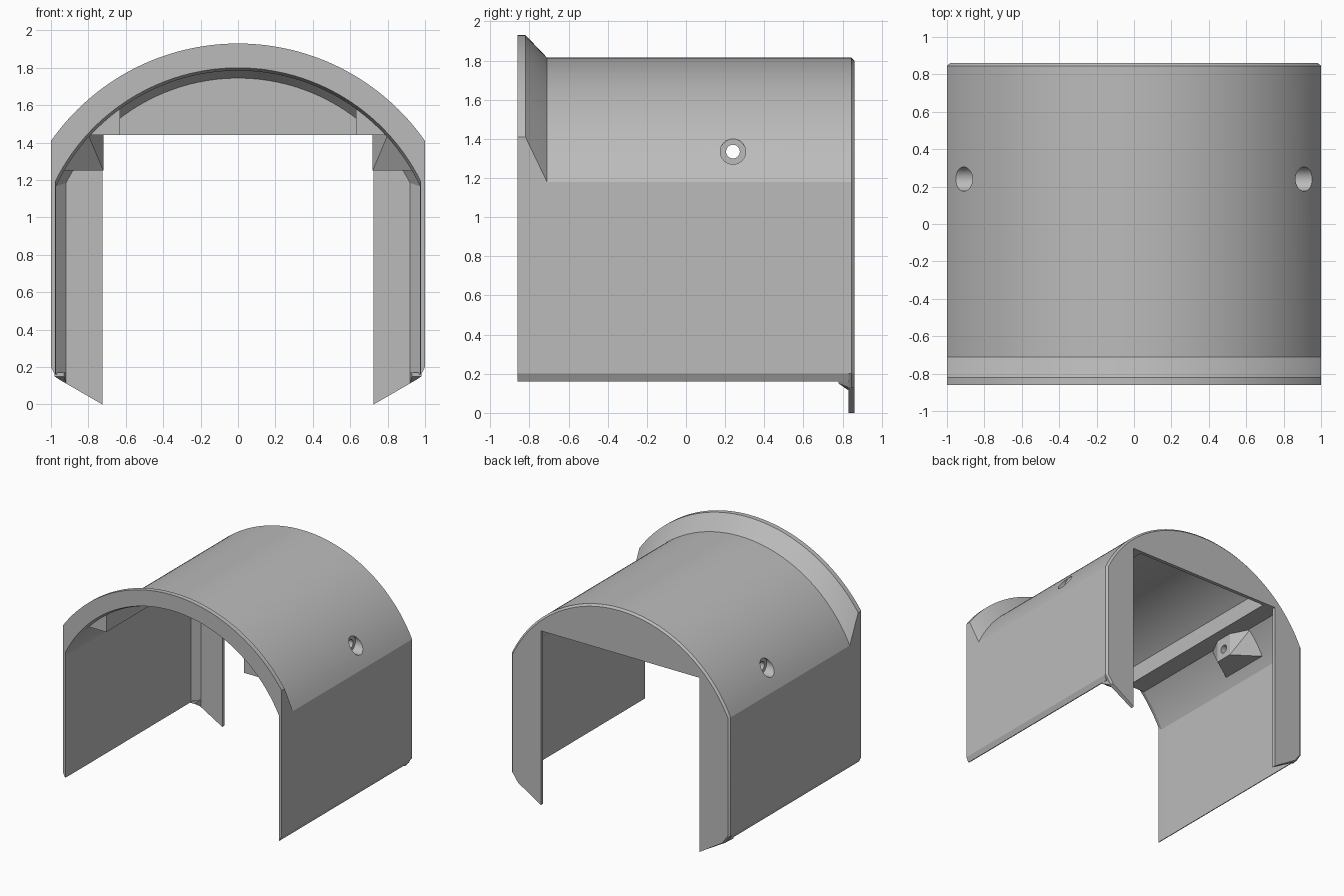
import bpy, bmesh, math
from mathutils import Matrix

cube = bpy.data.objects.get("Cube")
if cube:
    bpy.data.objects.remove(cube, do_unlink=True)

grey = bpy.data.materials.new("plain grey")
grey.use_nodes = True
colour = (0.5, 0.5, 0.5, 1)
grey.diffuse_color = colour
grey.node_tree.nodes["Principled BSDF"].inputs["Base Color"].default_value = colour

AXIS_Z = 0.71      # common centre height of all arches
STEPS = 64


def finish(name, bm):
    bmesh.ops.recalc_face_normals(bm, faces=bm.faces)
    mesh = bpy.data.meshes.new(name)
    bm.to_mesh(mesh)
    bm.free()
    obj = bpy.data.objects.new(name, mesh)
    bpy.context.collection.objects.link(obj)
    mesh.materials.append(grey)
    return obj


def smooth(obj):
    bpy.ops.object.select_all(action='DESELECT')
    obj.select_set(True)
    bpy.context.view_layer.objects.active = obj
    bpy.ops.object.shade_smooth_by_angle(angle=math.radians(20))


def loft(name, sections):
    """Join closed (x, z) outlines placed at successive y and cap both ends."""
    bm = bmesh.new()
    rings = [[bm.verts.new((x, y, z)) for x, z in pts] for y, pts in sections]
    n = len(rings[0])
    for a, b in zip(rings, rings[1:]):
        for i in range(n):
            j = (i + 1) % n
            bm.faces.new((a[i], a[j], b[j], b[i]))
    bm.faces.new(rings[0])
    bm.faces.new(rings[-1])
    return finish(name, bm)


def arc(radius, x0, x1, steps=STEPS):
    a0, a1 = math.asin(x0 / radius), math.asin(x1 / radius)
    angles = [a0 + (a1 - a0) * i / steps for i in range(steps + 1)]
    return [(radius * math.sin(a), AXIS_Z + radius * math.cos(a)) for a in angles]


def band(r_out, r_in, w_in):
    """Arch and wall cross-section with a bevelled lower edge."""
    outer = [(-0.98, 0.16), (-1, 0.2)] + arc(r_out, -1, 1) + [(1, 0.2), (0.98, 0.16)]
    inner = [(w_in, 0.16)] + arc(r_in, w_in, -w_in) + [(-w_in, 0.16)]
    return outer + inner


# Shell with flared front rim and thickened rear corner
shell = loft("arched_shell", [
    (-0.86, band(1.22, 1.09, 0.975)),
    (-0.82, band(1.22, 1.075, 0.973)),
    (-0.71, band(1.105, 1.075, 0.973)),
    (0.775, band(1.105, 1.075, 0.973)),
    (0.83, band(1.105, 1.035, 0.92)),
])


def plate(inset):
    w = 1 - inset
    left = [(-0.725, 1.44), (-0.725, 0), (-0.95 + inset, 0.13), (-w, 0.2)]
    right = [(-x, z) for x, z in reversed(left)]
    return left + arc(1.105 - inset, -w, w) + right


# Rear plate with its wide doorway and bevelled rim
back = loft("rear_plate", [(0.83, plate(0)), (0.845, plate(0)), (0.86, plate(0.016))])

# Small fillet under each wall beside the rear plate
for side, label in ((1, "left"), (-1, "right")):
    loft(label + "_foot_fillet", [
        (0.78, [(side * x, z) for x, z in ((0.93, 0.15), (0.98, 0.15), (0.98, 0.17), (0.93, 0.17))]),
        (0.83, [(side * x, z) for x, z in ((0.92, 0.115), (0.95, 0.13), (0.98, 0.17), (0.92, 0.17))]),
    ])

bosses = []
for side, label in ((1, "left"), (-1, "right")):
    # Long rail filling the corner below the roof
    section = [(0.63, 1.44)] + arc(1.085, 0.63, 0.803, 10)
    section = [(side * x, z) for x, z in section]
    loft(label + "_roof_rail", [(-0.82, section), (0.83, section)])

    # Tapered screw boss
    bm = bmesh.new()
    for x, z, half in ((0.72, 1.25, 0.075), (0.72, 1.44, 0.075),
                       (0.945, 1.25, 0.23), (0.89, 1.345, 0.23), (0.8, 1.44, 0.23)):
        for s in (-1, 1):
            bm.verts.new((side * x, 0.24 + s * half, z))
    bmesh.ops.convex_hull(bm, input=bm.verts)
    bosses.append(finish(label + "_screw_boss", bm))


def drill(name, x0, x1, radius):
    bm = bmesh.new()
    turn = Matrix.Translation(((x0 + x1) / 2, 0.24, 1.335)) @ Matrix.Rotation(math.pi / 2, 4, 'Y')
    bmesh.ops.create_cone(bm, cap_ends=True, segments=32, radius1=radius,
                          radius2=radius, depth=abs(x1 - x0), matrix=turn)
    obj = finish(name, bm)
    obj.hide_render = True
    return obj


# Screw holes with counterbores
cutters = [drill("hole_cutter", -1.3, 1.3, 0.035),
           drill("left_bore_cutter", 0.86, 1.3, 0.065),
           drill("right_bore_cutter", -1.3, -0.86, 0.065)]
for obj in [shell] + bosses:
    bpy.context.view_layer.objects.active = obj
    for cutter in cutters:
        mod = obj.modifiers.new("drill", 'BOOLEAN')
        mod.operation = 'DIFFERENCE'
        mod.solver = 'EXACT'
        mod.object = cutter
        bpy.ops.object.modifier_apply(modifier=mod.name)
for cutter in cutters:
    bpy.data.objects.remove(cutter, do_unlink=True)

for obj in [shell, back] + bosses:
    smooth(obj)
